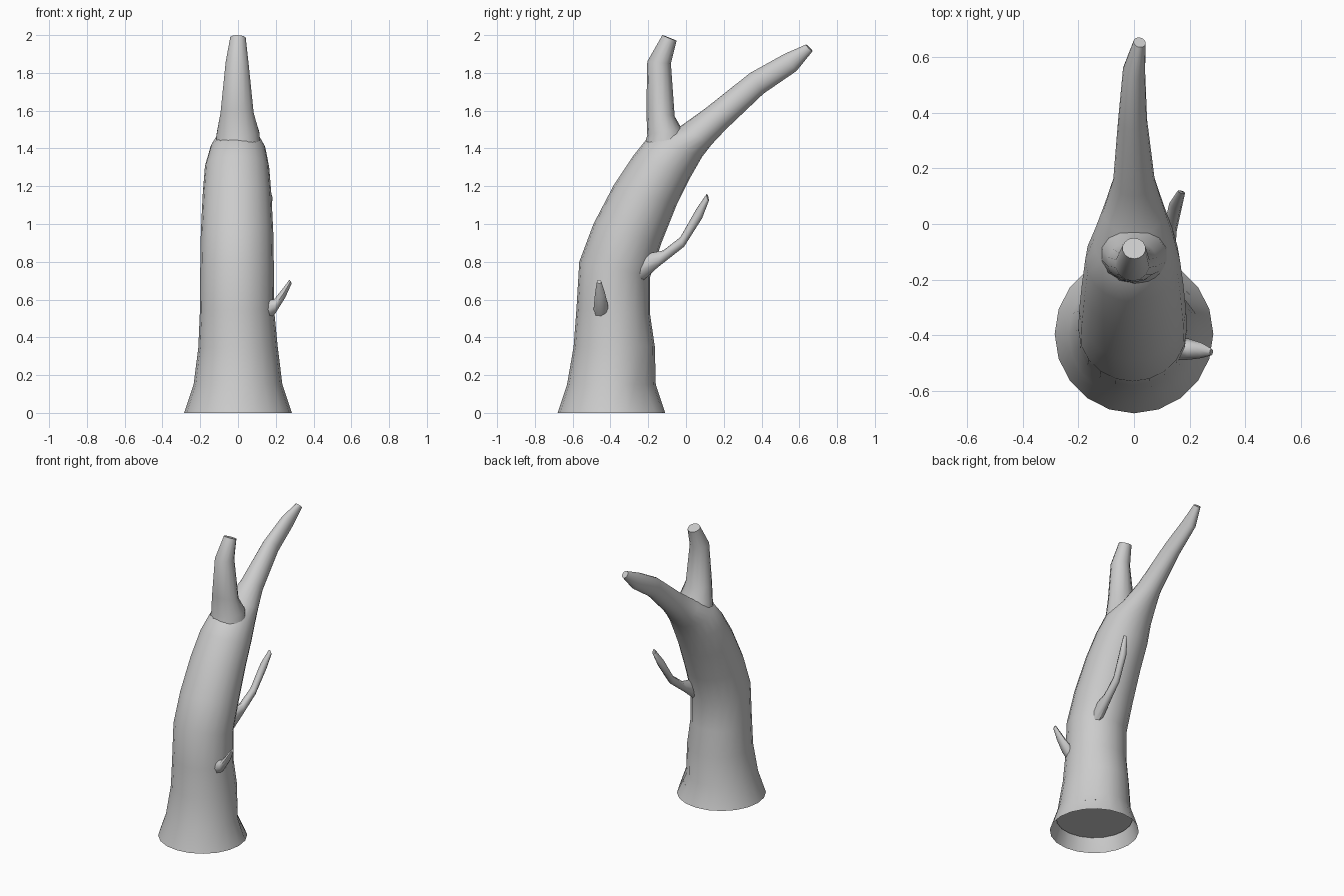
import bpy, bmesh, math
from mathutils import Vector

if "Cube" in bpy.data.objects:
    bpy.data.objects.remove(bpy.data.objects["Cube"])


def tube(name, rings, sides, cap_start=True):
    """Skin a tube through rings given as (edge point, opposite edge point, half width)."""
    bm = bmesh.new()
    loops = []
    n_rings = len(rings)
    mids = [(Vector(r[0]) + Vector(r[1])) / 2 for r in rings]
    for i, (p, q, w) in enumerate(rings):
        a = (Vector(q) - Vector(p)) / 2
        t = mids[min(i + 1, n_rings - 1)] - mids[max(i - 1, 0)]
        b = t.cross(a).normalized() * w
        loops.append([bm.verts.new(mids[i] + a * math.cos(k * math.tau / sides)
                                   + b * math.sin(k * math.tau / sides)) for k in range(sides)])
    for lo, hi in zip(loops, loops[1:]):
        for k in range(sides):
            j = (k + 1) % sides
            bm.faces.new((lo[k], lo[j], hi[j], hi[k]))
    if cap_start:
        bm.faces.new(loops[0][::-1])
    bm.faces.new(loops[-1])
    bmesh.ops.recalc_face_normals(bm, faces=bm.faces)
    mesh = bpy.data.meshes.new(name)
    bm.to_mesh(mesh)
    bm.free()
    ob = bpy.data.objects.new(name, mesh)
    bpy.context.collection.objects.link(ob)
    bpy.ops.object.select_all(action='DESELECT')
    ob.select_set(True)
    bpy.context.view_layer.objects.active = ob
    bpy.ops.object.shade_smooth_by_angle(angle=math.radians(50))
    return ob


def side_rings(rows):
    """Rings from side-view edges: y1, z1, y2, z2, half width, x offset."""
    return [((x, y1, z1), (x, y2, z2), w) for y1, z1, y2, z2, w, x in rows]


# Trunk leaning back and running on into the long branch
trunk = tube("trunk", side_rings([
    (-.68, 0, -.11, 0, .285, 0),
    (-.63, .15, -.16, .15, .235, 0),
    (-.595, .35, -.165, .35, .21, 0),
    (-.58, .55, -.19, .52, .197, -.005),
    (-.565, .80, -.19, .72, .195, -.005),
    (-.49, 1.0, -.13, .90, .192, -.005),
    (-.38, 1.21, -.05, 1.10, .182, -.005),
    (-.28, 1.36, .025, 1.25, .17, -.005),
    (-.20, 1.46, .085, 1.355, .145, 0),
    (-.04, 1.51, .135, 1.42, .11, 0),
    (.10, 1.61, .21, 1.50, .075, 0),
    (.34, 1.80, .41, 1.69, .052, -.005),
    (.52, 1.90, .585, 1.81, .04, 0),
    (.635, 1.95, .67, 1.915, .022, .02),
]), 20, cap_start=False)

# Shallow dent at the foot of the trunk
for v in trunk.data.vertices:
    if .1 < v.co.z < .2:
        ang = math.atan2(v.co.y + .395, v.co.x)
        k = max(0, 1 - abs(ang - .8) / .5)
        v.co.x *= 1 - .1 * k
        v.co.y -= .02 * k

# Recessed underside closing the hollow foot
bpy.ops.mesh.primitive_circle_add(vertices=20, radius=.245, fill_type='NGON',
                                  location=(0, -.395, .09), rotation=(math.pi, 0, 0))
bpy.context.object.name = "trunk_underside"

# Short upright stub at the fork
tube("upright_stub", side_rings([
    (-.24, 1.36, .04, 1.33, .13, 0),
    (-.205, 1.47, -.02, 1.50, .115, 0),
    (-.21, 1.60, -.06, 1.57, .09, -.005),
    (-.205, 1.86, -.08, 1.85, .062, -.005),
    (-.125, 2.0, -.05, 1.97, .042, 0),
]), 14)

# Thin twig at the back
tube("back_twig", side_rings([
    (-.22, .84, -.25, .68, .035, .10),
    (-.12, .86, -.15, .77, .03, .115),
    (-.03, .93, -.01, .88, .024, .13),
    (.055, 1.08, .085, 1.03, .024, .15),
    (.11, 1.16, .12, 1.12, .014, .17),
]), 8)

# Small twig on the right side
tube("side_twig", [
    ((.13, -.45, .60), (.13, -.45, .46), .04),
    ((.19, -.45, .60), (.20, -.45, .53), .038),
    ((.235, -.455, .655), (.25, -.455, .61), .027),
    ((.272, -.46, .705), (.284, -.46, .685), .012),
], 8)
